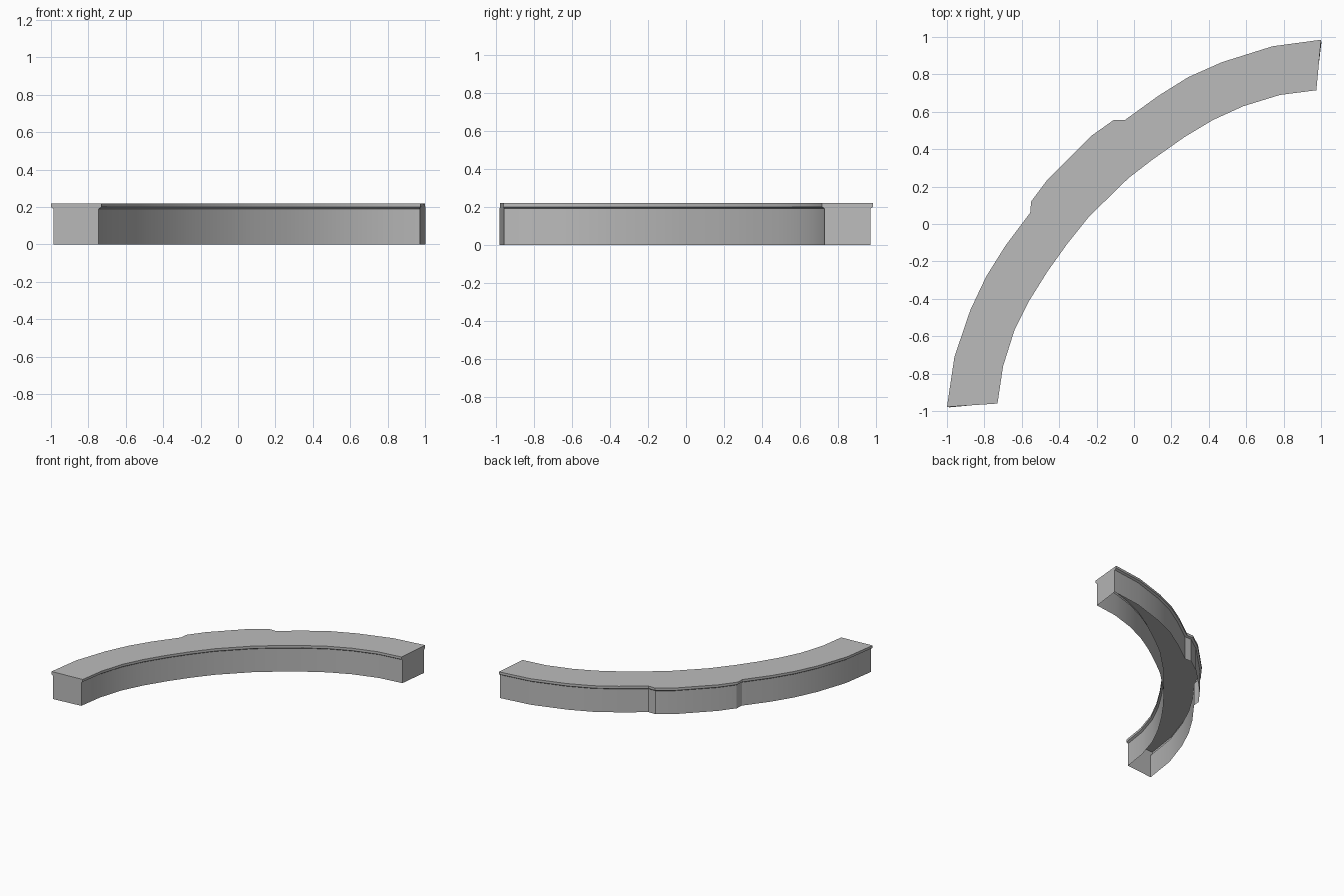
import bpy
import bmesh
import math
from mathutils import Vector

cube = bpy.data.objects.get("Cube")
if cube:
    bpy.data.objects.remove(cube, do_unlink=True)

# Plan outline of the coping: convex side with a raised middle bay, and concave side
CONVEX = [(-1, -.978), (-.96, -.71), (-.875, -.46), (-.79, -.28), (-.69, -.12),
          (-.555, .06), (-.55, .12), (-.46, .24), (-.34, .36), (-.23, .47),
          (-.11, .555), (-.05, .555), (.13, .685), (.29, .785), (.47, .865),
          (.74, .95), (1, .985)]
CONCAVE = [(-.73, -.96), (-.7, -.76), (-.64, -.57), (-.56, -.41), (-.46, -.25),
           (-.36, -.11), (-.24, .04), (-.03, .245), (.1, .345), (.27, .465),
           (.42, .555), (.585, .63), (.78, .69), (.975, .715)]
# Wall section as (height, setback from the coping edge); the underside is open
SECTION = [(0, .015), (.19, .015), (.2, 0), (.22, 0)]


def offset_path(points, distance):
    """Shift a path to its right-hand side by a distance."""
    path = [Vector(p) for p in points]
    shifted = []
    for i, point in enumerate(path):
        before = path[max(i - 1, 0)]
        after = path[min(i + 1, len(path) - 1)]
        along = (after - before).normalized()
        shifted.append(point + Vector((along.y, -along.x)) * distance)
    return shifted


def add_side(bm, points, direction):
    """Build one side of the wall and return its rows of vertices."""
    rows = []
    for height, setback in SECTION:
        path = offset_path(points, setback * direction)
        rows.append([bm.verts.new((p.x, p.y, height)) for p in path])
    for low, high in zip(rows, rows[1:]):
        for i in range(len(low) - 1):
            bm.faces.new((low[i], low[i + 1], high[i + 1], high[i]))
    return rows


# Stone colour
stone = bpy.data.materials.new("stone grey")
stone.use_nodes = True
grey = (.5, .5, .5, 1)
stone.diffuse_color = grey
stone.node_tree.nodes["Principled BSDF"].inputs["Base Color"].default_value = grey

# Curved wall: two sides, flat top and flush ends
bm = bmesh.new()
outer = add_side(bm, CONVEX, 1)
inner = add_side(bm, CONCAVE, -1)
top = bm.faces.new(outer[-1] + inner[-1][::-1])
for end in (0, -1):
    bm.faces.new([row[end] for row in outer] + [row[end] for row in inner[::-1]])
bmesh.ops.recalc_face_normals(bm, faces=bm.faces[:])
top.normal_update()
if top.normal.z < 0:
    bmesh.ops.reverse_faces(bm, faces=bm.faces[:])

mesh = bpy.data.meshes.new("curved_wall")
bm.to_mesh(mesh)
bm.free()
mesh.materials.append(stone)
wall = bpy.data.objects.new("curved_wall", mesh)
bpy.context.collection.objects.link(wall)

# Smooth the curve, keep the coping edges sharp
bpy.ops.object.select_all(action="DESELECT")
wall.select_set(True)
bpy.context.view_layer.objects.active = wall
bpy.ops.object.shade_smooth_by_angle(angle=math.radians(30))
